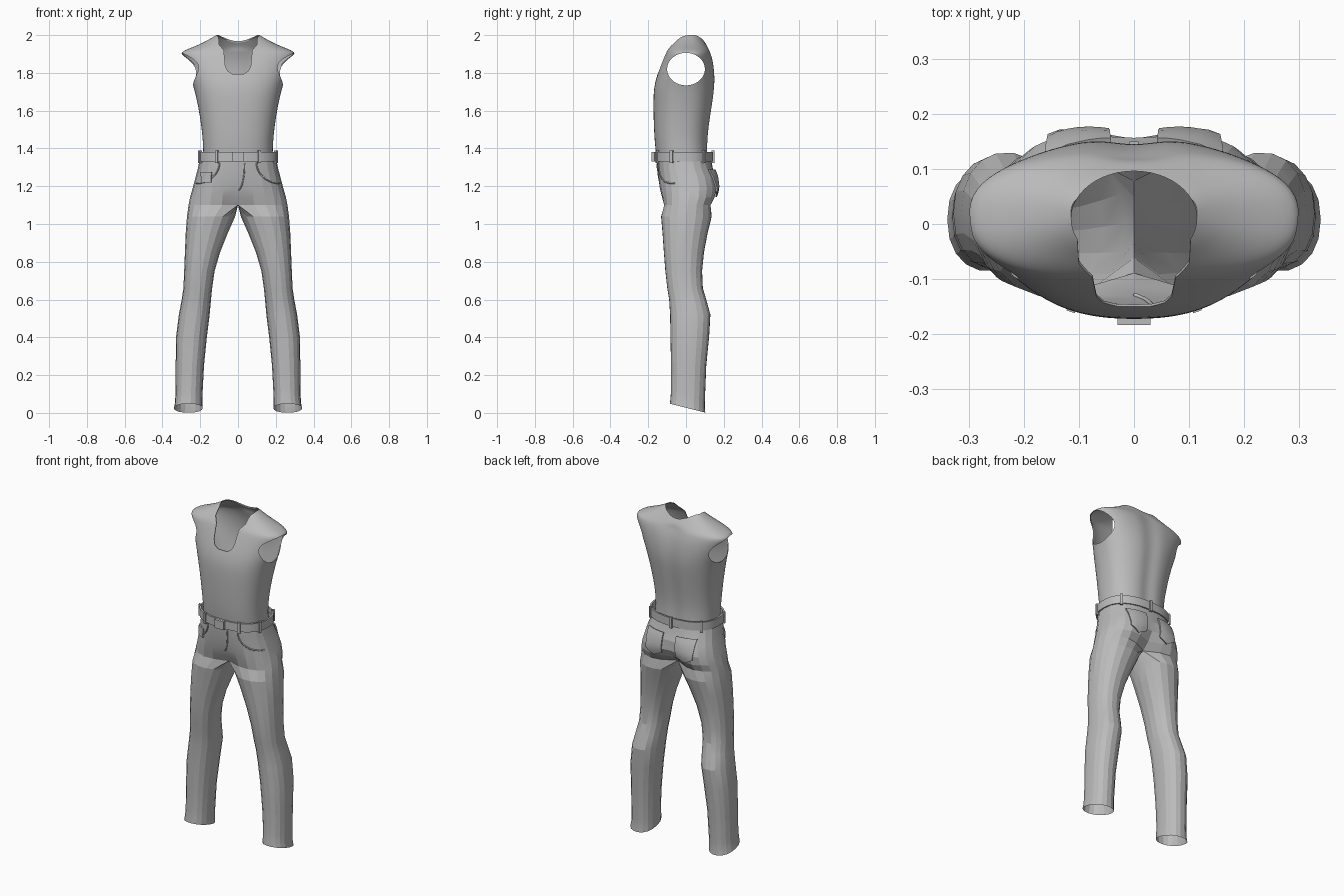
import bpy, bmesh, math
from mathutils import Vector
from mathutils.bvhtree import BVHTree

cube = bpy.data.objects.get("Cube")
if cube:
    bpy.data.objects.remove(cube)

GREY = (0.5, 0.5, 0.5, 1)
mat = bpy.data.materials.new("cloth grey")
mat.use_nodes = True
mat.diffuse_color = GREY
bsdf = mat.node_tree.nodes["Principled BSDF"]
bsdf.inputs["Base Color"].default_value = GREY
bsdf.inputs["Roughness"].default_value = 0.8


def add_mesh(name, verts, faces):
    bm = bmesh.new()
    vs = [bm.verts.new(v) for v in verts]
    for f in faces:
        bm.faces.new([vs[i] for i in f])
    bmesh.ops.recalc_face_normals(bm, faces=bm.faces)
    me = bpy.data.meshes.new(name)
    bm.to_mesh(me)
    bm.free()
    ob = bpy.data.objects.new(name, me)
    bpy.context.collection.objects.link(ob)
    me.materials.append(mat)
    return ob


def bake(ob, angle):
    """Apply all modifiers, then shade."""
    dg = bpy.context.evaluated_depsgraph_get()
    me = bpy.data.meshes.new_from_object(ob.evaluated_get(dg))
    ob.modifiers.clear()
    ob.data = me
    bpy.ops.object.select_all(action="DESELECT")
    ob.select_set(True)
    bpy.context.view_layer.objects.active = ob
    bpy.ops.object.shade_smooth_by_angle(angle=math.radians(angle))


def power(v, n):
    return math.copysign(abs(v) ** (2 / n), v)


def oval(a, x0, x1, yf, yb, n=2.4):
    """Point on a squarish oval; a = -90 degrees is the front."""
    return ((x0 + x1) / 2 + (x1 - x0) / 2 * power(math.cos(a), n),
            (yf + yb) / 2 + (yb - yf) / 2 * power(math.sin(a), n))


def bridge(start_a, start_b, count, closed=True):
    return [(start_a + i, start_a + (i + 1) % count,
             start_b + (i + 1) % count, start_b + i)
            for i in range(count if closed else count - 1)]


def loft(name, rings, sides, shape=lambda x, y, z: (x, y, z)):
    verts, faces = [], []
    for k, (z, w, yf, yb) in enumerate(rings):
        for i in range(sides):
            verts.append(shape(*oval(math.tau * i / sides, -w, w, yf, yb), z))
        if k:
            faces += bridge((k - 1) * sides, k * sides, sides)
    return add_mesh(name, verts, faces)


def prism(name, outline, place, lo, hi):
    n = len(outline)
    verts = [place(u, v, d) for d in (lo, hi) for u, v in outline]
    faces = bridge(0, n, n) + [tuple(range(n)), tuple(range(n, 2 * n))]
    ob = add_mesh(name, verts, faces)
    ob.hide_render = True
    return ob


def ellipse(cu, cv, ru, rv, count=48):
    return [(cu + ru * math.cos(math.tau * i / count),
             cv + rv * math.sin(math.tau * i / count)) for i in range(count)]


# Shirt body with a shallow groove down the spine
def spine(x, y, z):
    if y > 0 and z < 1.92:
        y -= 0.014 * math.exp(-(x / 0.035) ** 2)
    return x, y, z


shirt = loft("shirt", [
    (1.34, .184, -.155, .12), (1.42, .185, -.165, .117), (1.5, .192, -.17, .123),
    (1.6, .207, -.173, .138), (1.68, .224, -.173, .15), (1.74, .24, -.167, .156),
    (1.8, .263, -.15, .155), (1.86, .288, -.127, .147), (1.9, .308, -.11, .135),
    (1.918, .29, -.102, .128), (1.94, .23, -.088, .115), (1.965, .175, -.066, .098),
    (1.985, .14, -.05, .085), (2.0, .115, -.03, .07)], 36, spine)
sub = shirt.modifiers.new("smooth", "SUBSURF")
sub.levels = sub.render_levels = 2
shell = shirt.modifiers.new("cloth", "SOLIDIFY")
shell.thickness = 0.004

# Cutters for the armholes, neck and front notch
notch = [(.11, 2.1), (.1, 1.95), (.075, 1.92), (.068, 1.84), (.055, 1.81), (.03, 1.795)]
notch += [(-u, v) for u, v in reversed(notch)]
cutters = [
    prism("armhole_cutter", ellipse(0, 1.82, .1, .086), lambda u, v, d: (d, u, v), .16, .5),
    prism("armhole_cutter", ellipse(0, 1.82, .1, .086), lambda u, v, d: (d, u, v), -.5, -.16),
    prism("neck_cutter", ellipse(0, .01, .114, .086), lambda u, v, d: (u, v, d), 1.88, 2.2),
    prism("notch_cutter", notch, lambda u, v, d: (u, d, v), -.4, -.01)]
for c in cutters:
    cut = shirt.modifiers.new("cut", "BOOLEAN")
    cut.operation = "DIFFERENCE"
    cut.solver = "EXACT"
    cut.object = c
bake(shirt, 40)
for c in cutters:
    bpy.data.objects.remove(c)

# Jeans: one half from waist to hem, then mirrored
HALF, INNER = 13, 5
hips = [(1.365, .2, -.157, .13, 0), (1.3, .211, -.156, .145, .03), (1.25, .224, -.153, .17, .08),
        (1.19, .24, -.15, .184, .16), (1.14, .254, -.143, .175, .3), (1.1, .262, -.137, .155, .5)]
legs = [(1.04, .015, .27, -.133, .137), (.95, .055, .277, -.125, .115),
        (.85, .095, .281, -.118, .096), (.75, .124, .285, -.11, .086),
        (.66, .137, .289, -.1, .09), (.6, .143, .298, -.09, .108),
        (.52, .15, .313, -.085, .13), (.4, .165, .328, -.083, .123),
        (.25, .18, .33, -.08, .108), (.1, .188, .331, -.08, .101),
        (.055, .187, .334, -.083, .1), (.027, .187, .339, -.086, .103)]
verts, faces = [], []
for k, (z, w, yf, yb, dip) in enumerate(hips):
    for i in range(HALF):
        a = math.pi * (i / (HALF - 1) - .5)
        x, y = oval(a, -w, w, yf, yb)
        y *= 1 - dip * (1 - math.cos(a)) ** 3 * (1 if y > 0 else .7)
        verts.append((0 if i in (0, HALF - 1) else x, y, z))
    if k:
        faces += bridge((k - 1) * HALF, k * HALF, HALF, False)
# Crotch seam closes the last hip ring into a leg ring
start = (len(hips) - 1) * HALF
front, back = Vector(verts[start]), Vector(verts[-1])
for i in range(INNER):
    verts.append(tuple(back.lerp(front, (i + 1) / (INNER + 1))))
count, spread = HALF + INNER, math.radians(117)
for z, xi, xo, yf, yb in legs:
    for i in range(count):
        if i < HALF:
            a = spread * (2 * i / (HALF - 1) - 1)
        else:
            a = spread + (math.tau - 2 * spread) * (i - HALF + 1) / (INNER + 1)
        x, y = oval(a, xi, xo, yf, yb, 2.2)
        verts.append((x, y, z - .25 * y if z < .12 else z))
    faces += bridge(start, len(verts) - count, count)
    start = len(verts) - count
jeans = add_mesh("jeans", verts, faces)
mirror = jeans.modifiers.new("mirror", "MIRROR")
mirror.use_clip = True
bake(jeans, 14)
tree = BVHTree.FromPolygons([v.co for v in jeans.data.vertices],
                            [p.vertices for p in jeans.data.polygons])


def on_jeans(x, z, side, lift):
    """Point on the front (-1) or back (1) of the jeans, lifted off the cloth."""
    hit, normal, _, _ = tree.ray_cast(Vector((x, side, z)), Vector((0, -side, 0)))
    if hit is None:
        return Vector((x, 0, z))
    if normal.y * side < 0:
        normal = -normal
    return hit + normal * lift


# Patch pockets with a pointed lower edge
def pocket(name, cx, top, half, drop, side, point, lift):
    n = 7
    verts = []
    for r in range(n):
        for c in range(n):
            u, v = c / (n - 1) * 2 - 1, r / (n - 1)
            verts.append(on_jeans(cx + u * half * (1 - .12 * v),
                                  top - drop * v * (1 - point * abs(u)), side, lift))
    faces = [f for r in range(n - 1) for f in bridge(r * n, r * n + n, n, False)]
    ob = add_mesh(name, verts, faces)
    ob.modifiers.new("cloth", "SOLIDIFY").thickness = 0.008
    ob.modifiers["cloth"].offset = 0
    bake(ob, 30)


# Raised seams as thin tubes
def seam(name, points):
    cu = bpy.data.curves.new(name, "CURVE")
    cu.dimensions = "3D"
    cu.bevel_depth = 0.004
    cu.bevel_resolution = 1
    sp = cu.splines.new("POLY")
    sp.points.add(len(points) - 1)
    for p, co in zip(sp.points, points):
        p.co = (*co, 1)
    cu.materials.append(mat)
    bpy.context.collection.objects.link(bpy.data.objects.new(name, cu))


for s, label in ((1, "left"), (-1, "right")):
    pocket(label + "_back_pocket", s * .1, 1.285, .058, .14, 1, .2, .007)
    arc = [math.pi / 2 * i / 10 for i in range(11)]
    seam(label + "_pocket_seam", [on_jeans(s * (.218 - .12 * math.cos(a)),
                                           1.325 - .11 * math.sin(a), -1, .001) for a in arc])
pocket("coin_pocket", -.165, 1.275, .028, .055, -1, 0, .004)
seam("fly_seam", [on_jeans(.035 * math.cos(a), 1.32 - .14 * math.sin(a), -1, 0) for a in arc])

# Belt, its loops and the buckle
BELT = (.212, -.168, .143)
belt = loft("belt", [(1.332, *BELT), (1.382, *BELT)], 48)
belt.modifiers.new("leather", "SOLIDIFY").thickness = 0.01
bake(belt, 30)


def box(name, center, size, turn=0):
    bpy.ops.mesh.primitive_cube_add(size=1, location=center, rotation=(0, 0, turn))
    ob = bpy.context.object
    ob.name = name
    ob.scale = size
    ob.data.materials.append(mat)


w, yf, yb = BELT
for deg in (90, 40, 140, -20, 200, -62, 242):
    a = math.radians(deg)
    x, y = oval(a, -w, w, yf, yb)
    x2, y2 = oval(a + .02, -w, w, yf, yb)
    box("belt_loop", (x, y, 1.355), (.016, .014, .066), math.atan2(y2 - y, x2 - x))
box("buckle", (0, yf - .006, 1.356), (.06, .018, .05))
